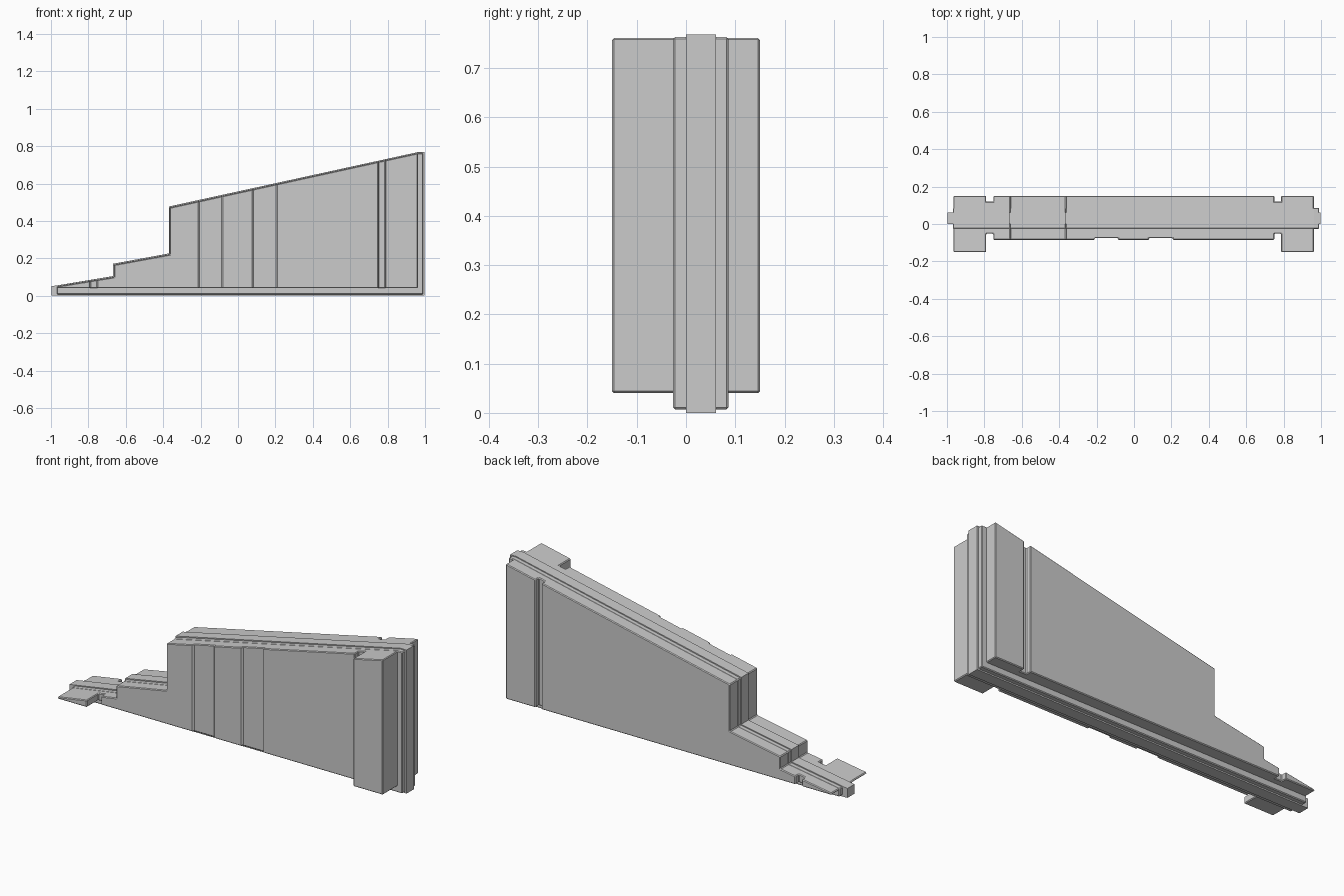
import bpy, bmesh

if "Cube" in bpy.data.objects:
    bpy.data.objects.remove(bpy.data.objects["Cube"])


def prism(name, pts, axis, lo, hi):
    """Extrude a flat outline along y (points are x,z) or z (points are x,y)."""
    bm = bmesh.new()
    def place(p, t):
        return (p[0], t, p[1]) if axis == 'Y' else (p[0], p[1], t)
    a = [bm.verts.new(place(p, lo)) for p in pts]
    b = [bm.verts.new(place(p, hi)) for p in pts]
    bm.faces.new(a)
    bm.faces.new(b)
    n = len(pts)
    for i in range(n):
        bm.faces.new((a[i], a[(i + 1) % n], b[(i + 1) % n], b[i]))
    bmesh.ops.recalc_face_normals(bm, faces=bm.faces)
    me = bpy.data.meshes.new(name)
    bm.to_mesh(me)
    bm.free()
    ob = bpy.data.objects.new(name, me)
    bpy.context.collection.objects.link(ob)
    return ob


def apply_all(ob):
    bpy.context.view_layer.objects.active = ob
    for m in list(ob.modifiers):
        bpy.ops.object.modifier_apply(modifier=m.name)


def combine(ob, other, op):
    m = ob.modifiers.new(op, 'BOOLEAN')
    m.operation, m.object, m.solver = op, other, 'EXACT'
    apply_all(ob)
    bpy.data.objects.remove(other, do_unlink=True)


def chamfer(ob, width):
    m = ob.modifiers.new('chamfer', 'BEVEL')
    m.width, m.segments = width, 1
    m.limit_method, m.angle_limit = 'ANGLE', 0.5
    apply_all(ob)


def side_profile(x0, x1, z0, d):
    """Stepped, sloping side outline, inset by d from the full wall."""
    left = 0.05 + (x0 + 1) * 0.167 - d
    return [(x0, z0), (x1, z0), (x1, 0.768 - d), (min(x1, 0.962), 0.768 - d),
            (-0.37 + d, 0.477 - d), (-0.37 + d, 0.226 - d),
            (-0.668 + d, 0.171 - d), (-0.668 + d, 0.105 - d), (x0, left)]


# Thin central core, showing as a ridge round the edge
wall = prism('stair_wall', side_profile(-0.998, 0.998, 0.0, 0.0), 'Y', 0.0, 0.061)

# Middle layer
middle = prism('middle_layer', side_profile(-0.968, 0.99, 0.007, 0.005), 'Y', -0.026, 0.086)
chamfer(middle, 0.004)

# Outer layer: plan with end posts, grooves and shallow recesses
plan = [(-0.965, -0.15), (-0.79, -0.15), (-0.79, -0.052), (-0.752, -0.052), (-0.752, -0.085),
        (-0.21, -0.085), (-0.21, -0.075), (-0.085, -0.075), (-0.085, -0.085),
        (0.08, -0.085), (0.08, -0.075), (0.207, -0.075), (0.207, -0.085),
        (0.75, -0.085), (0.75, -0.052), (0.787, -0.052), (0.787, -0.15), (0.962, -0.15),
        (0.962, 0.15), (0.787, 0.15), (0.787, 0.12), (0.75, 0.12), (0.75, 0.15),
        (-0.752, 0.15), (-0.752, 0.12), (-0.79, 0.12), (-0.79, 0.15), (-0.965, 0.15)]
outer = prism('outer_layer', plan, 'Z', -0.1, 1.0)
body = [p for p in side_profile(-0.98, 0.98, 0.04, 0.006)]
combine(outer, prism('side_cutter', body, 'Y', -0.3, 0.3), 'INTERSECT')
chamfer(outer, 0.004)

# Merge the layers into one clean solid
combine(wall, middle, 'UNION')
combine(wall, outer, 'UNION')
